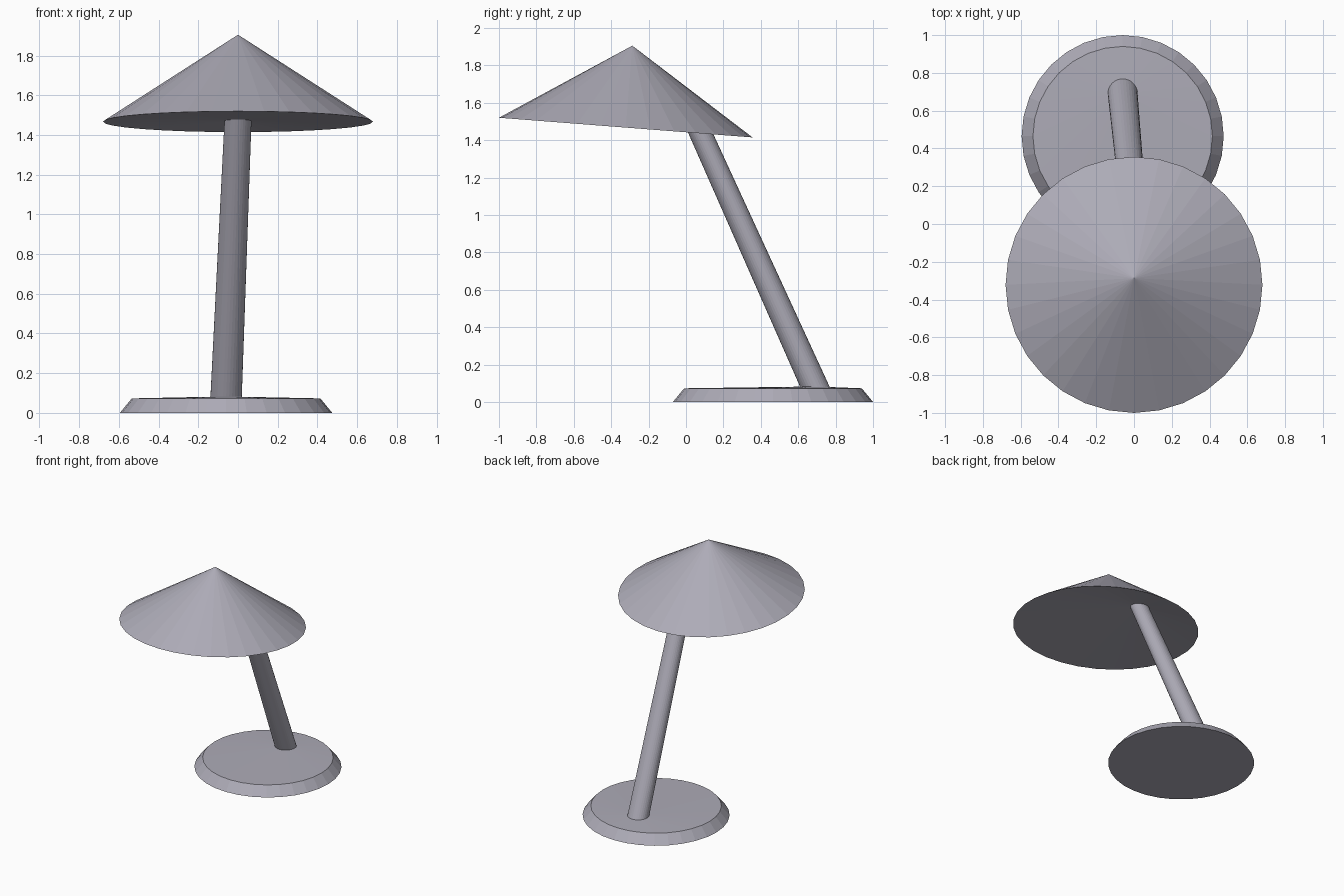
import bpy, bmesh, math
from mathutils import Vector, Matrix

if "Cube" in bpy.data.objects:
    bpy.data.objects.remove(bpy.data.objects["Cube"])

SIDES = 32
TILT = -0.0775   # lean of the shade about the x axis

grey = bpy.data.materials.new("violet grey")
grey.diffuse_color = (0.42, 0.41, 0.475, 1)
grey.use_nodes = True
grey.node_tree.nodes["Principled BSDF"].inputs["Base Color"].default_value = grey.diffuse_color


def ring(bm, centre, radius, tilt=0.0):
    rot = Matrix.Rotation(tilt, 3, 'X')
    verts = []
    for i in range(SIDES):
        a = 2 * math.pi * i / SIDES
        p = rot @ Vector((radius * math.cos(a), radius * math.sin(a), 0))
        verts.append(bm.verts.new(p + Vector(centre)))
    return verts


def bridge(bm, lower, upper):
    for i in range(SIDES):
        j = (i + 1) % SIDES
        bm.faces.new((lower[i], lower[j], upper[j], upper[i]))


def fan(bm, loop, point):
    tip = bm.verts.new(point)
    for i in range(SIDES):
        bm.faces.new((loop[i], loop[(i + 1) % SIDES], tip))


def finish(name, bm):
    bmesh.ops.recalc_face_normals(bm, faces=bm.faces)
    mesh = bpy.data.meshes.new(name)
    bm.to_mesh(mesh)
    bm.free()
    mesh.materials.append(grey)
    obj = bpy.data.objects.new(name, mesh)
    bpy.context.collection.objects.link(obj)


pole_foot = (-0.06, 0.69, 0.083)
pole_head = (0, 0.061, 1.475)

# bevelled round base, top rising very slightly to the pole
bm = bmesh.new()
bottom = ring(bm, (-0.06, 0.465, 0), 0.535)
top = ring(bm, (-0.06, 0.465, 0.073), 0.475)
bm.faces.new(bottom[::-1])
bridge(bm, bottom, top)
fan(bm, top, pole_foot)
finish("base", bm)

# leaning, gently tapered pole with level ends
bm = bmesh.new()
foot = ring(bm, (-0.06, 0.69, 0.079), 0.079)
head = ring(bm, pole_head, 0.068, TILT)
bm.faces.new(foot[::-1])
bridge(bm, foot, head)
bm.faces.new(head)
finish("pole", bm)

# tilted conical shade with a shallow recessed underside
bm = bmesh.new()
rim = ring(bm, (0, -0.322, 1.467), 0.68, TILT)
fan(bm, rim, (0, -0.287, 1.905))
fan(bm, rim[::-1], pole_head)
finish("shade", bm)
